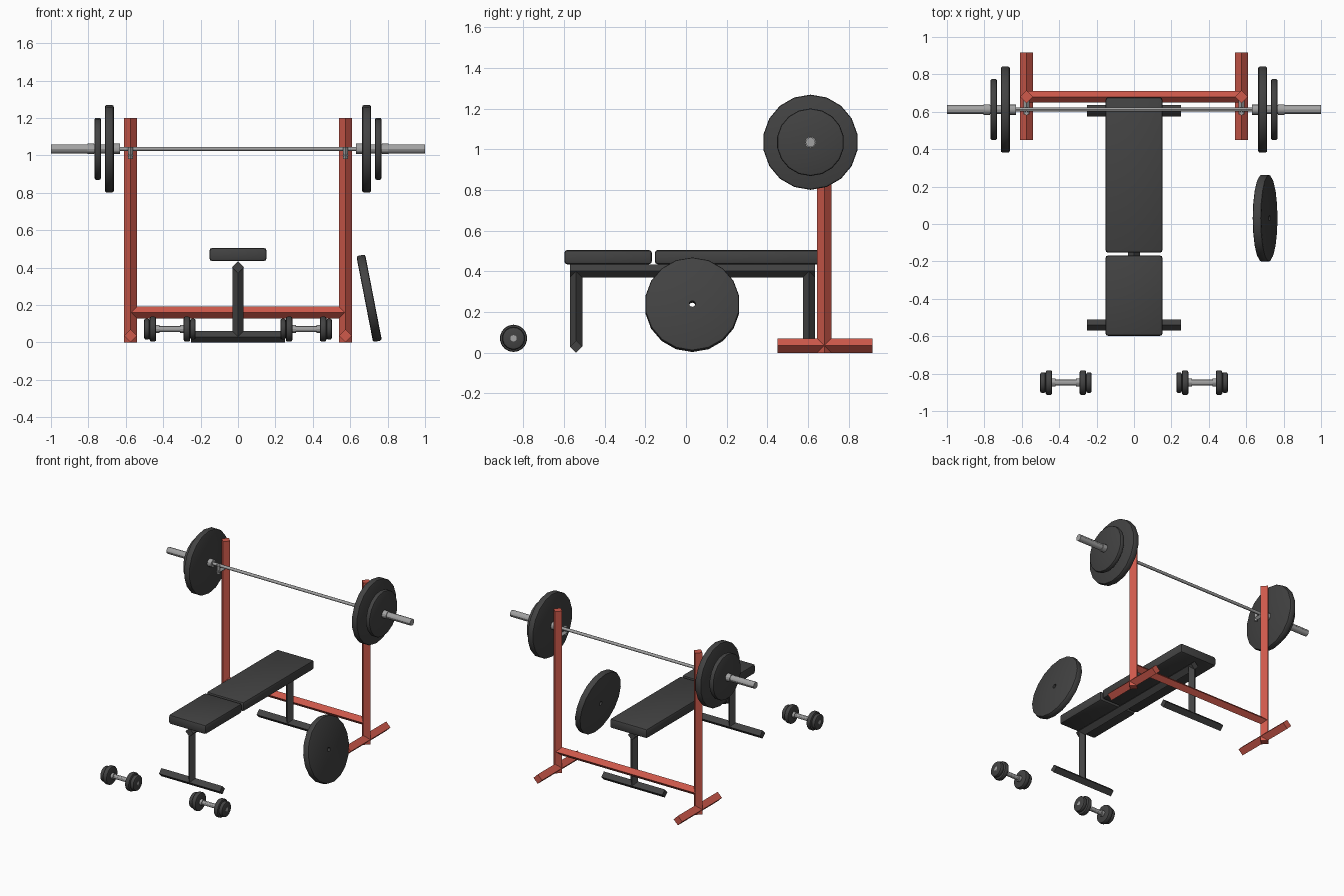
import bpy, bmesh, math
from mathutils import Vector, Matrix

cube = bpy.data.objects.get("Cube")
if cube:
    bpy.data.objects.remove(cube, do_unlink=True)


def material(name, r, g, b):
    m = bpy.data.materials.new(name)
    m.use_nodes = True
    m.diffuse_color = (r, g, b, 1)
    m.node_tree.nodes["Principled BSDF"].inputs["Base Color"].default_value = (r, g, b, 1)
    return m


RED = material("red_paint", 0.62, 0.1, 0.07)
DARK = material("dark_grey", 0.055, 0.055, 0.055)
STEEL = material("steel", 0.36, 0.36, 0.36)


def finish(name, bm, mat, smooth=False):
    bmesh.ops.recalc_face_normals(bm, faces=bm.faces)
    mesh = bpy.data.meshes.new(name)
    bm.to_mesh(mesh)
    bm.free()
    mesh.materials.append(mat)
    ob = bpy.data.objects.new(name, mesh)
    bpy.context.collection.objects.link(ob)
    if smooth:
        bpy.ops.object.select_all(action="DESELECT")
        ob.select_set(True)
        bpy.context.view_layer.objects.active = ob
        bpy.ops.object.shade_smooth_by_angle(angle=math.radians(30))
    return ob


def rod(name, a, b, r, mat, sides=4):
    """Straight bar from a to b; four sides give a diamond section."""
    a, b = Vector(a), Vector(b)
    d = b - a
    # Keep a corner of the section pointing along a world axis
    side = Vector((0, 0, 1)) if abs(d.normalized().z) < 0.9 else Vector((1, 0, 0))
    w = d.normalized()
    v = w.cross(side)
    rot = Matrix((side, v, w)).transposed().to_4x4()
    bm = bmesh.new()
    bmesh.ops.create_cone(bm, cap_ends=True, segments=sides, radius1=r, radius2=r,
                          depth=d.length,
                          matrix=Matrix.Translation((a + b) / 2) @ rot)
    return finish(name, bm, mat, sides > 10)


def disc(name, centre, r, width, hole=0.015, tilt=0, bevel=0.01, sides=18):
    """Weight plate turned around the x axis, with a through hole."""
    h = width / 2
    profile = [(-h, hole), (-h, r - bevel), (-h + bevel * 0.3, r - bevel * 0.3),
               (-h + bevel, r), (h - bevel, r), (h - bevel * 0.3, r - bevel * 0.3),
               (h, r - bevel), (h, hole)]
    bm = bmesh.new()
    rings = []
    for i in range(sides):
        t = math.tau * i / sides
        rings.append([bm.verts.new((x, q * math.sin(t), q * math.cos(t))) for x, q in profile])
    n = len(profile)
    for i in range(sides):
        p, q = rings[i], rings[(i + 1) % sides]
        for j in range(n):
            k = (j + 1) % n
            bm.faces.new((p[j], p[k], q[k], q[j]))
    ob = finish(name, bm, DARK, True)
    ob.location = centre
    ob.rotation_euler.y = tilt
    return ob


def pad(name, y0, y1):
    bm = bmesh.new()
    bmesh.ops.create_cube(bm, size=1, matrix=Matrix.Translation((0, (y0 + y1) / 2, 0.47))
                          @ Matrix.Diagonal((0.305, y1 - y0, 0.07, 1)))
    bmesh.ops.bevel(bm, geom=bm.edges[:], offset=0.014, segments=2, profile=0.5, affect="EDGES")
    return finish(name, bm, DARK, True)


# Bench
pad("seat_pad", -0.598, -0.168)
pad("back_pad", -0.153, 0.677)
rod("bench_spine", (0, -0.57, 0.403), (0, 0.635, 0.403), 0.032, DARK)
for label, y in (("front", -0.54), ("rear", 0.605)):
    rod(label + "_bench_leg", (0, y, 0.03), (0, y, 0.403), 0.03, DARK)
    rod(label + "_bench_foot", (-0.25, y, 0.03), (0.25, y, 0.03), 0.03, DARK)

# Rack and loaded bar
BY, BZ, PY = 0.612, 1.035, 0.68
rod("rack_crossbar", (-0.575, PY, 0.16), (0.575, PY, 0.16), 0.031, RED)
rod("bar_shaft", (-0.65, BY, BZ), (0.65, BY, BZ), 0.011, STEEL, 12)
for label, s in (("left", 1), ("right", -1)):
    px = s * 0.575
    rod(label + "_post", (px, PY, 0.0), (px, PY, 1.2), 0.035, RED)
    rod(label + "_rack_foot", (px, 0.45, 0.035), (px, 0.916, 0.035), 0.035, RED)
    rod(label + "_hook_arm", (px, 0.585, 1.0), (px, PY, 1.0), 0.016, STEEL)
    rod(label + "_hook_tip", (px, 0.592, 0.98), (px, 0.592, 1.045), 0.014, STEEL)

    def on_bar(name, x0, x1, r):
        rod(label + name, (s * x0, BY, BZ), (s * x1, BY, BZ), r, STEEL, 12)
    on_bar("_sleeve", 0.64, 1.0, 0.024)
    on_bar("_inner_collar", 0.63, 0.662, 0.028)
    on_bar("_outer_collar", 0.77, 0.805, 0.028)
    disc(label + "_large_plate", (s * 0.688, BY, BZ), 0.234, 0.048)
    disc(label + "_small_plate", (s * 0.75, BY, BZ), 0.166, 0.035)

    # Dumbbell on the floor
    cx, cy, cz = s * 0.364, -0.848, 0.071
    rod(label + "_dumbbell_handle", (cx - 0.138, cy, cz), (cx + 0.138, cy, cz), 0.016, STEEL, 12)
    for e in (-1, 1):
        rod(label + "_dumbbell_collar", (cx + e * 0.055, cy, cz), (cx + e * 0.08, cy, cz),
            0.022, STEEL, 12)
        disc(label + "_dumbbell_inner_plate", (cx + e * 0.091, cy, cz), 0.067, 0.035, 0.012)
        disc(label + "_dumbbell_outer_plate", (cx + e * 0.123, cy, cz), 0.056, 0.03, 0.012)

# Spare plate leaning at the side
disc("leaning_plate", (0.701, 0.031, 0.236), 0.234, 0.048, tilt=-math.radians(11))
